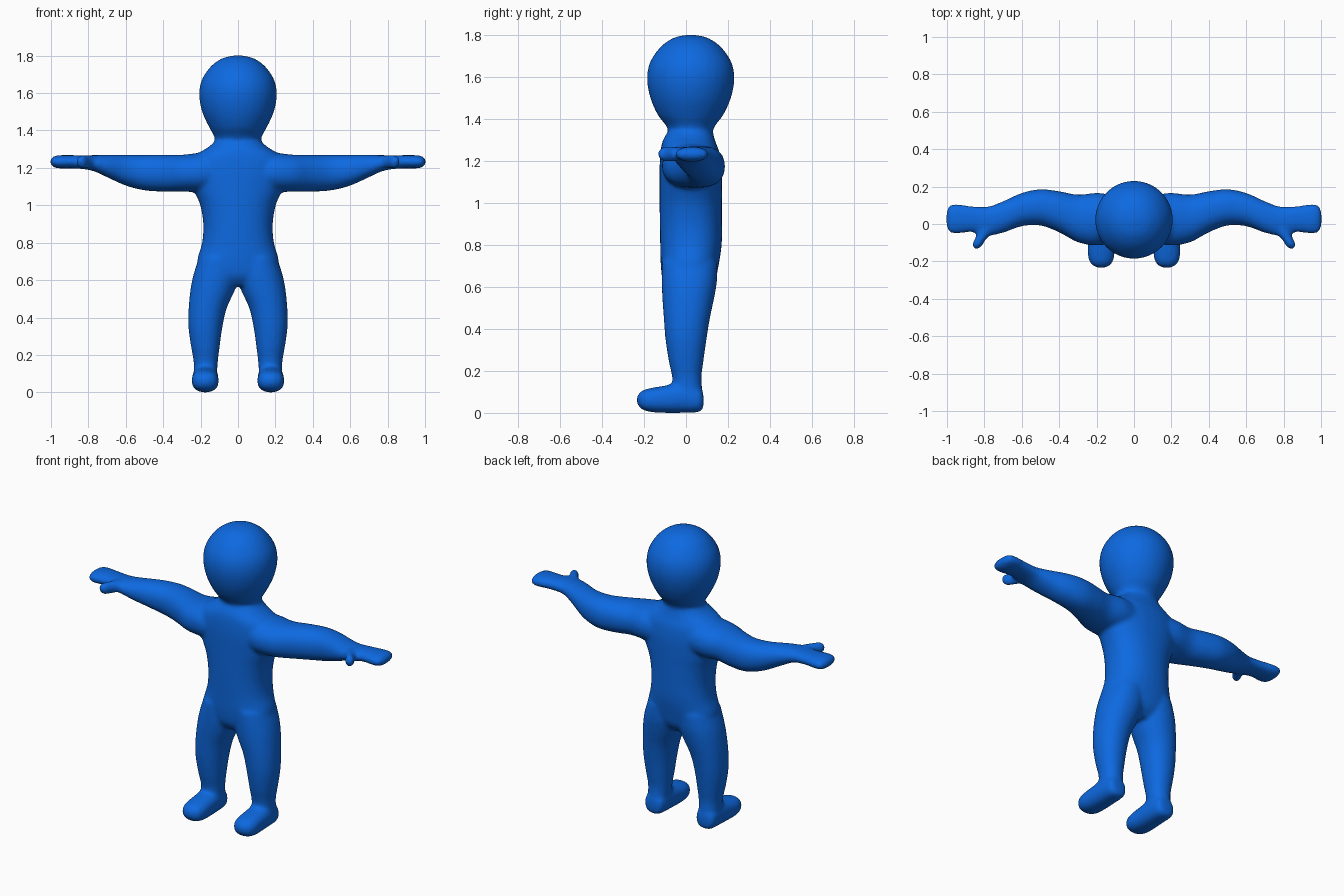
import bpy, bmesh, math

RING = 32   # points around each cross-section
STEPS = 5   # smooth in-between rings per section


def spline(rows):
    """Catmull-Rom rows between the given sections."""
    out = []
    n = len(rows)
    for i in range(n - 1):
        p0, p1, p2, p3 = rows[max(i - 1, 0)], rows[i], rows[i + 1], rows[min(i + 2, n - 1)]
        for s in range(STEPS):
            t = s / STEPS
            out.append([0.5 * (2 * b + (c - a) * t + (2 * a - 5 * b + 4 * c - d) * t * t
                               + (3 * b - a - 3 * c + d) * t ** 3)
                        for a, b, c, d in zip(p0, p1, p2, p3)])
    return out + [list(rows[-1])]


def loft(bm, axis, rows, side=1, power=2.0):
    """Skin oval sections; row = position, low/high of first and second cross axes."""
    rings = []
    for t, a0, a1, b0, b1 in spline(rows):
        ring = []
        for k in range(RING):
            ang = 2 * math.pi * k / RING
            c, s = math.cos(ang), math.sin(ang)
            u = math.copysign(abs(c) ** (2 / power), c)
            v = math.copysign(abs(s) ** (2 / power), s)
            a = (a0 + a1) / 2 + u * (a1 - a0) / 2
            b = (b0 + b1) / 2 + v * (b1 - b0) / 2
            p = {'x': (t, a, b), 'y': (a, t, b), 'z': (a, b, t)}[axis]
            ring.append(bm.verts.new((p[0] * side, p[1], p[2])))
        rings.append(ring)
    faces = [bm.faces.new(rings[0]), bm.faces.new(rings[-1])]
    for r, q in zip(rings, rings[1:]):
        for k in range(RING):
            j = (k + 1) % RING
            faces.append(bm.faces.new((r[k], r[j], q[j], q[k])))
    bmesh.ops.recalc_face_normals(bm, faces=faces)


bm = bmesh.new()

# Head, rounded above and tapering to the neck
loft(bm, 'z', [
    (1.28, -0.11, 0.11, -0.07, 0.12), (1.33, -0.118, 0.118, -0.08, 0.125),
    (1.37, -0.128, 0.128, -0.096, 0.14), (1.42, -0.156, 0.156, -0.135, 0.178),
    (1.50, -0.192, 0.192, -0.17, 0.214), (1.59, -0.208, 0.208, -0.186, 0.231),
    (1.67, -0.194, 0.194, -0.172, 0.217), (1.74, -0.148, 0.148, -0.125, 0.17),
    (1.78, -0.096, 0.096, -0.073, 0.118), (1.795, -0.054, 0.054, -0.032, 0.076),
    (1.802, -0.01, 0.01, 0.012, 0.032)])

# Torso, from hips to the base of the neck
loft(bm, 'z', [
    (0.57, -0.10, 0.10, -0.07, 0.09), (0.62, -0.19, 0.19, -0.108, 0.135),
    (0.70, -0.218, 0.218, -0.12, 0.155), (0.80, -0.192, 0.192, -0.123, 0.17),
    (0.90, -0.186, 0.186, -0.125, 0.172), (1.00, -0.202, 0.202, -0.126, 0.172),
    (1.08, -0.235, 0.235, -0.126, 0.172), (1.17, -0.26, 0.26, -0.126, 0.17),
    (1.24, -0.25, 0.25, -0.122, 0.16), (1.28, -0.21, 0.21, -0.116, 0.145),
    (1.31, -0.16, 0.16, -0.105, 0.135), (1.345, -0.12, 0.12, -0.083, 0.125)], power=2.25)

for side in (-1, 1):
    # Leg
    loft(bm, 'z', [
        (0.03, 0.115, 0.235, -0.06, 0.07), (0.10, 0.112, 0.236, -0.065, 0.078),
        (0.17, 0.107, 0.238, -0.066, 0.074), (0.25, 0.097, 0.252, -0.083, 0.084),
        (0.35, 0.083, 0.265, -0.098, 0.098), (0.45, 0.06, 0.264, -0.106, 0.114),
        (0.55, 0.015, 0.254, -0.113, 0.135), (0.63, -0.01, 0.238, -0.116, 0.148),
        (0.72, -0.01, 0.208, -0.115, 0.15)], side, 2.15)

    # Foot, heel to toe
    loft(bm, 'y', [
        (0.084, 0.15, 0.20, 0.035, 0.08), (0.076, 0.125, 0.225, 0.012, 0.11),
        (0.05, 0.112, 0.238, 0.002, 0.13), (-0.02, 0.106, 0.243, 0.0, 0.145),
        (-0.10, 0.104, 0.246, 0.0, 0.13), (-0.16, 0.104, 0.247, 0.003, 0.12),
        (-0.205, 0.115, 0.236, 0.014, 0.108), (-0.226, 0.138, 0.213, 0.033, 0.09),
        (-0.235, 0.165, 0.186, 0.053, 0.07)], side, 2.4)

    # Arm and flat mitten hand
    loft(bm, 'x', [
        (0.10, -0.10, 0.155, 1.07, 1.275), (0.20, -0.115, 0.166, 1.07, 1.28),
        (0.30, -0.098, 0.157, 1.073, 1.27), (0.40, -0.045, 0.175, 1.073, 1.27),
        (0.50, -0.008, 0.186, 1.08, 1.27), (0.60, -0.012, 0.166, 1.105, 1.27),
        (0.70, -0.047, 0.122, 1.15, 1.27), (0.78, -0.062, 0.094, 1.185, 1.268),
        (0.87, -0.044, 0.096, 1.197, 1.268), (0.95, -0.052, 0.107, 1.197, 1.268),
        (0.985, -0.045, 0.10, 1.203, 1.262), (0.998, -0.025, 0.08, 1.215, 1.25),
        (1.004, 0.01, 0.045, 1.228, 1.237)], side, 2.2)

    # Thumb, pointing forward and outward
    loft(bm, 'y', [
        (-0.02, 0.745, 0.84, 1.20, 1.266), (-0.06, 0.77, 0.843, 1.198, 1.268),
        (-0.09, 0.797, 0.858, 1.197, 1.268), (-0.115, 0.81, 0.866, 1.20, 1.266),
        (-0.128, 0.822, 0.859, 1.212, 1.254), (-0.134, 0.838, 0.847, 1.228, 1.238)], side)

mesh = bpy.data.meshes.new("body")
bm.to_mesh(mesh)
bm.free()
body = bpy.data.objects.new("body", mesh)
bpy.context.collection.objects.link(body)

blue = bpy.data.materials.new("bright blue")
blue.diffuse_color = (0.004, 0.141, 0.75, 1)
mesh.materials.append(blue)

# Merge the parts into one soft skin
remesh = body.modifiers.new("merge", 'REMESH')
remesh.mode = 'VOXEL'
remesh.voxel_size = 0.011
remesh.use_smooth_shade = True
smooth = body.modifiers.new("soften", 'SMOOTH')
smooth.factor = 0.5
smooth.iterations = 8
